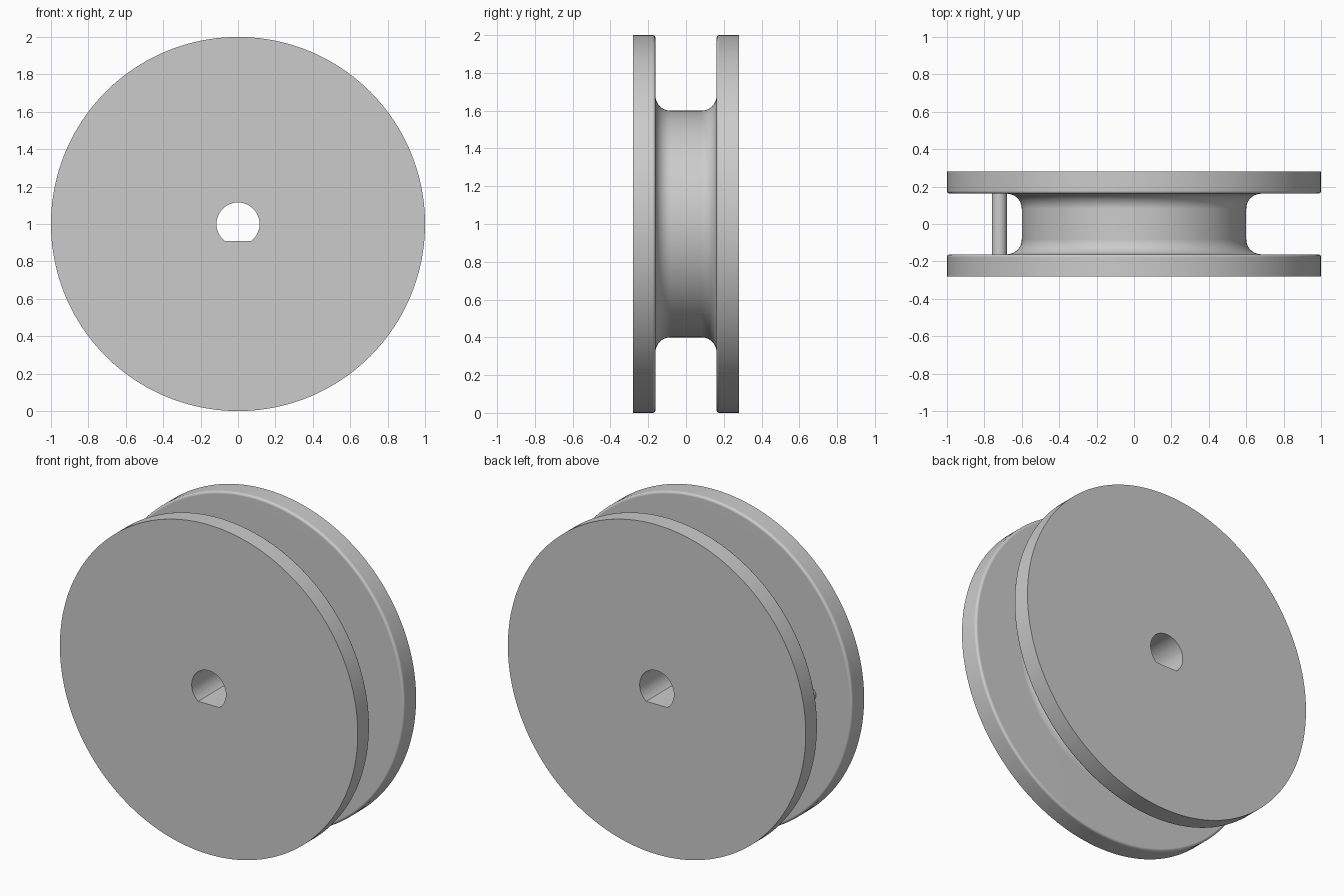
import bpy, bmesh, math

if "Cube" in bpy.data.objects:
    bpy.data.objects.remove(bpy.data.objects["Cube"])

CZ = 1.0                      # height of the wheel axis (axis runs along y)
HALF, INNER = 0.28, 0.162     # outer and inner flange faces
RIM, CORE = 1.0, 0.6          # flange and hub radii
BORE, FLAT = 0.115, 0.09      # D-shaped bore radius and flat distance
FILLET, EDGE = 0.08, 0.015    # groove fillet and rim rounding

grey = bpy.data.materials.new("plain grey")
grey.diffuse_color = (0.6, 0.6, 0.6, 1)
grey.use_nodes = True
grey.node_tree.nodes["Principled BSDF"].inputs["Base Color"].default_value = grey.diffuse_color


def arc(cy, cr, rad, a0, a1, n):
    """Arc of (y, radius) points, angles in degrees."""
    pts = []
    for i in range(n + 1):
        a = math.radians(a0 + (a1 - a0) * i / n)
        pts.append((cy + rad * math.cos(a), cr + rad * math.sin(a)))
    return pts


def finish(bm, name):
    bmesh.ops.recalc_face_normals(bm, faces=bm.faces)
    me = bpy.data.meshes.new(name)
    bm.to_mesh(me)
    bm.free()
    me.materials.append(grey)
    ob = bpy.data.objects.new(name, me)
    bpy.context.collection.objects.link(ob)
    bpy.ops.object.select_all(action='DESELECT')
    ob.select_set(True)
    bpy.context.view_layer.objects.active = ob
    bpy.ops.object.shade_smooth_by_angle(angle=math.radians(35))
    mod = ob.modifiers.new("flat_walls", 'WEIGHTED_NORMAL')
    mod.keep_sharp = True
    return ob


# Half profile from the outer face to the hub, then mirrored across y = 0
half = [(HALF, RIM)]
half += arc(INNER + EDGE, RIM - EDGE, EDGE, 90, 180, 4)
half += arc(INNER - FILLET, CORE + FILLET, FILLET, 0, -90, 10)
profile = half + [(-y, r) for y, r in reversed(half)]

# Even angles, plus the two corners of the bore flat
corner = math.asin(FLAT / BORE)
angles = [2 * math.pi * i / 160 for i in range(160)]
angles = sorted(angles + [math.pi + corner, 2 * math.pi - corner])

# Grooved wheel with a D-shaped through bore
bm = bmesh.new()
rings = []
for a in angles:
    c, s = math.cos(a), math.sin(a)
    b = min(BORE, FLAT / -s) if s < 0 else BORE
    section = profile + [(-HALF, b), (HALF, b)]
    rings.append([bm.verts.new((r * c, y, CZ + r * s)) for y, r in section])
for i, ring in enumerate(rings):
    nxt = rings[(i + 1) % len(rings)]
    for j in range(len(ring)):
        k = (j + 1) % len(ring)
        bm.faces.new((ring[j], ring[k], nxt[k], nxt[j]))
finish(bm, "grooved_wheel")

# Tie pin bridging the two flanges beside the hub
bm = bmesh.new()
bmesh.ops.create_cone(bm, cap_ends=True, segments=32, radius1=0.04, radius2=0.04,
                      depth=2 * INNER + 0.02)
for v in bm.verts:
    x, y, z = v.co
    v.co = (x - 0.72, z, CZ + y)
finish(bm, "tie_pin")
